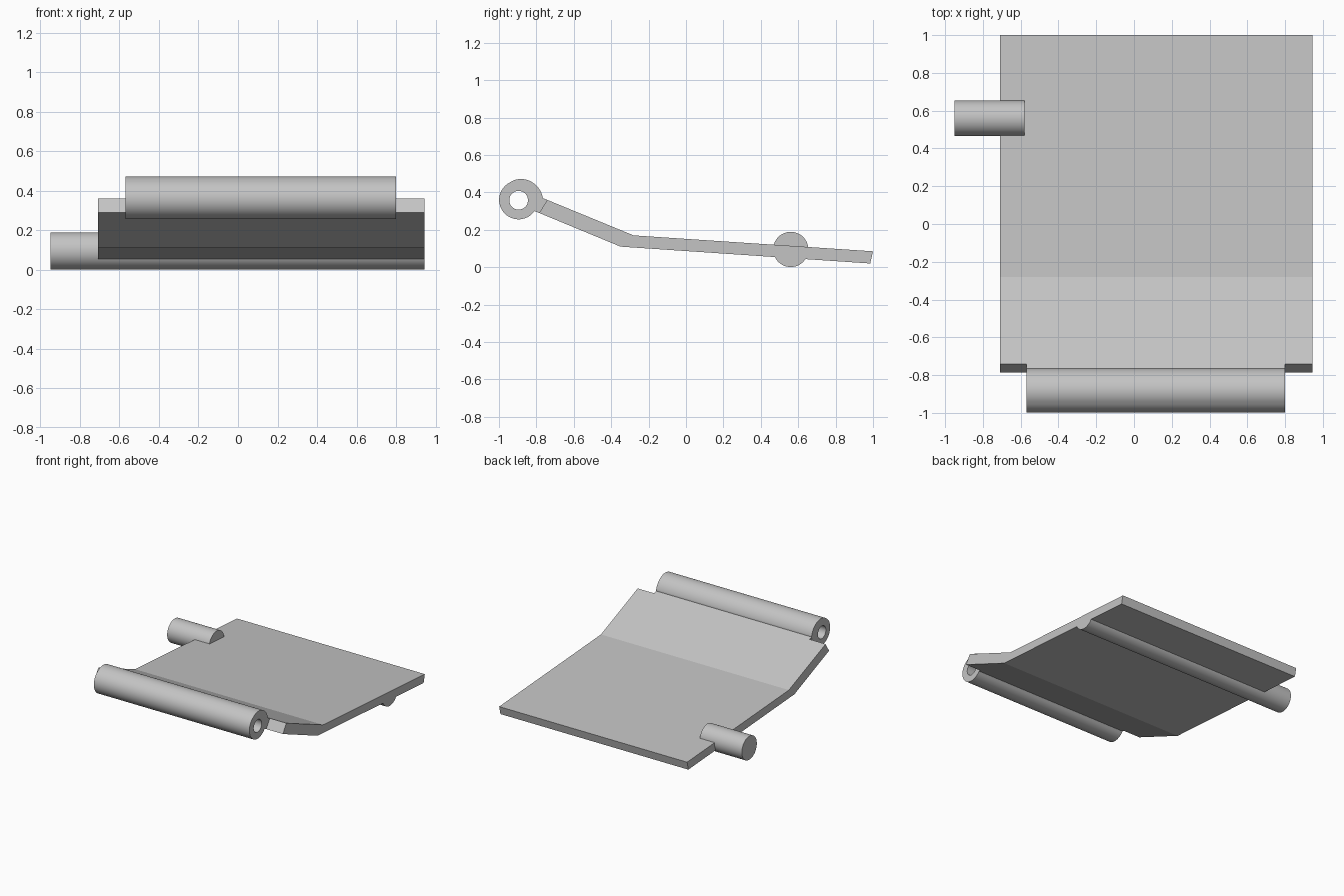
import bpy, bmesh
from math import cos, sin, tau, radians, degrees, pi

cube = bpy.data.objects.get("Cube")
if cube:
    bpy.data.objects.remove(cube)

steel = bpy.data.materials.new("grey steel")
steel.use_nodes = True
steel.diffuse_color = (0.55, 0.55, 0.55, 1)
steel.node_tree.nodes["Principled BSDF"].inputs["Base Color"].default_value = steel.diffuse_color


def extrude(name, outline, x0, x1, hole=None, smooth=False):
    """Sweep a (y, z) outline along x; a hole needs as many points as the outline."""
    bm = bmesh.new()
    ring = lambda pts, x: [bm.verts.new((x, y, z)) for y, z in pts]
    n = len(outline)

    def bridge(a, b):
        for i in range(n):
            j = (i + 1) % n
            bm.faces.new((a[i], a[j], b[j], b[i]))

    a, b = ring(outline, x0), ring(outline, x1)
    bridge(a, b)
    if hole:
        c, d = ring(hole, x0), ring(hole, x1)
        bridge(c, d)
        bridge(a, c)
        bridge(b, d)
    else:
        bm.faces.new(a)
        bm.faces.new(b)
    bmesh.ops.recalc_face_normals(bm, faces=bm.faces)
    mesh = bpy.data.meshes.new(name)
    bm.to_mesh(mesh)
    bm.free()
    mesh.materials.append(steel)
    obj = bpy.data.objects.new(name, mesh)
    bpy.context.collection.objects.link(obj)
    if smooth:
        bpy.ops.object.select_all(action='DESELECT')
        obj.select_set(True)
        bpy.context.view_layer.objects.active = obj
        bpy.ops.object.shade_smooth_by_angle(angle=radians(30))
    return obj


def arc(cy, cz, radius, start, end, steps):
    """Points around a centre; radius is a function of the angle."""
    pts = []
    for i in range(steps):
        t = start + (end - start) * i / steps
        pts.append((cy + radius(t) * cos(t), cz + radius(t) * sin(t)))
    return pts


def curl_radius(t):
    """Rolled edge: round, swelling towards the side that meets the plate."""
    a = (degrees(t) + 180) % 360 - 180
    if 5 <= a <= 115:
        return 0.13 - 0.025 * (a - 5) / 110
    if -37 <= a < 5:
        return 0.104 + 0.026 * (a + 37) / 42
    return 0.104


# Bent plate
extrude("bent_plate", [(-0.742, 0.36), (-0.28, 0.17), (1.0, 0.085),
                       (0.985, 0.02), (-0.35, 0.11), (-0.785, 0.29)], -0.71, 0.945)

# Rolled hinge barrel with its bore, and the neck joining it to the plate
extrude("hinge_barrel", arc(-0.895, 0.36, curl_radius, 0, tau, 72), -0.57, 0.80,
        hole=arc(-0.895, 0.358, lambda t: 0.05, 0, tau, 72), smooth=True)
extrude("hinge_neck", [(-0.742, 0.36), (-0.785, 0.29), (-0.815, 0.302), (-0.785, 0.377)],
        -0.569, 0.799)

# Round pin at the right edge, continued as a half-round rib under the plate
extrude("side_pin", arc(0.56, 0.095, lambda t: 0.094, 0, tau, 64), -0.95, -0.58, smooth=True)
extrude("underside_rib", arc(0.56, 0.095, lambda t: 0.094, pi, tau, 32) + [(0.654, 0.095)],
        -0.58, 0.945, smooth=True)
